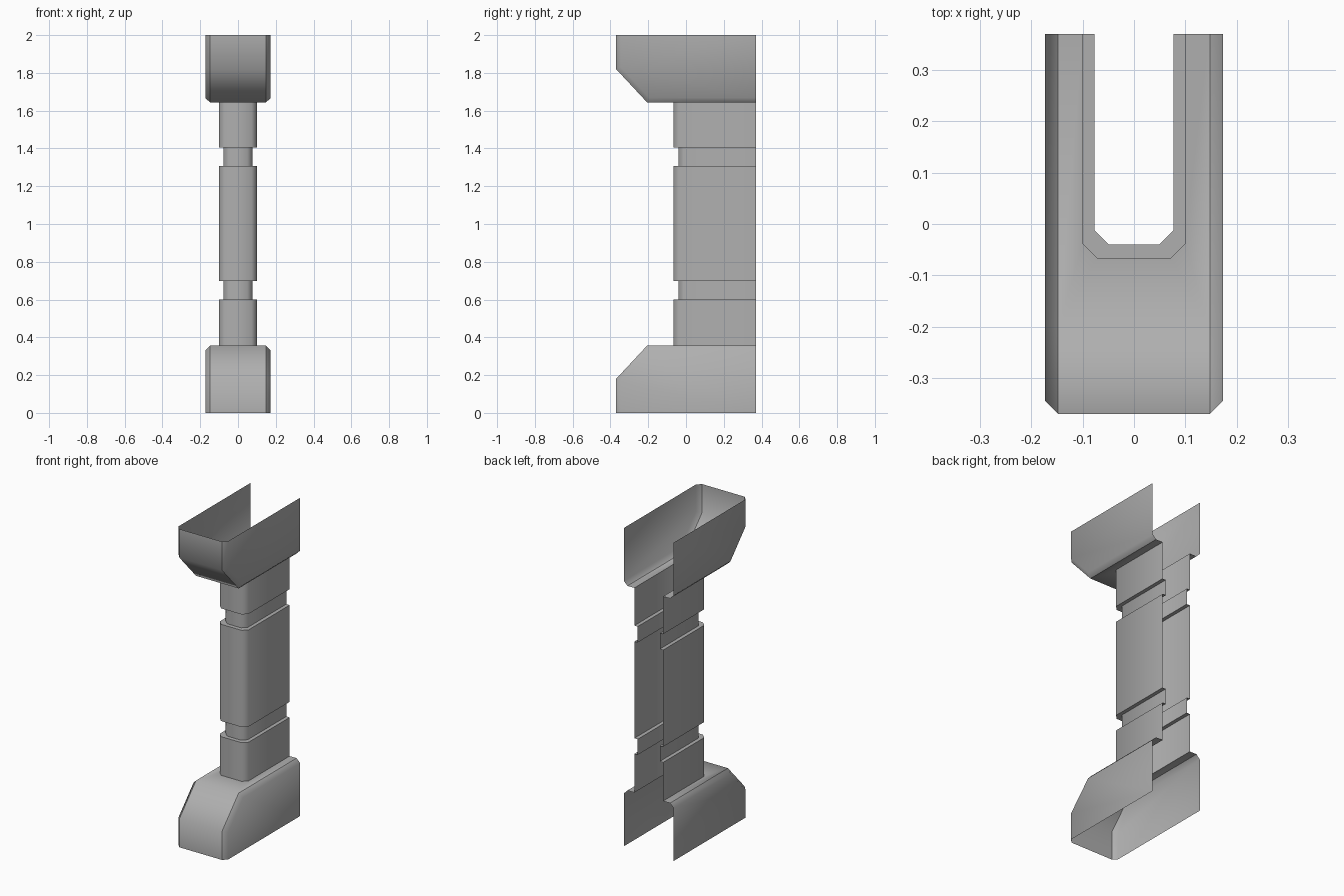
import bpy, bmesh, math

if "Cube" in bpy.data.objects:
    bpy.data.objects.remove(bpy.data.objects["Cube"])

BACK = 0.37          # open rear plane
W, C = 0.173, 0.025  # end block half width and edge chamfer

grey = bpy.data.materials.new("dark_grey")
grey.diffuse_color = (0.43, 0.43, 0.43, 1)
grey.use_nodes = True
grey.node_tree.nodes["Principled BSDF"].inputs["Base Color"].default_value = grey.diffuse_color


def u_ring(w, front, c, z):
    """Chamfered U outline, open toward the rear."""
    half = [(w, BACK), (w, front + c), (w - c, front)]
    pts = half + [(-x, y) for x, y in reversed(half)]
    return [(x, y, z) for x, y in pts]


def loft(bm, rings):
    rows = [[bm.verts.new(p) for p in r] for r in rings]
    for a, b in zip(rows, rows[1:]):
        for i in range(len(a) - 1):
            bm.faces.new((a[i], a[i + 1], b[i + 1], b[i]))


def finish(name, bm, crease_x=None):
    bmesh.ops.remove_doubles(bm, verts=bm.verts, dist=1e-5)
    bmesh.ops.recalc_face_normals(bm, faces=bm.faces)
    # the outermost right-hand face must look to +x
    side = max(bm.faces, key=lambda f: f.calc_center_median().x)
    side.normal_update()
    if side.normal.x < 0:
        bmesh.ops.reverse_faces(bm, faces=bm.faces)
    me = bpy.data.meshes.new(name)
    bm.to_mesh(me)
    bm.free()
    me.materials.append(grey)
    ob = bpy.data.objects.new(name, me)
    bpy.context.collection.objects.link(ob)
    bpy.ops.object.select_all(action='DESELECT')
    ob.select_set(True)
    bpy.context.view_layer.objects.active = ob
    bpy.ops.object.shade_smooth_by_angle(angle=math.radians(60))
    # crisp line between the chamfer and the front
    if crease_x:
        for e in me.edges:
            a, b = (me.vertices[i].co.x for i in e.vertices)
            if abs(a - b) < 1e-4 and abs(abs(a) - crease_x) < 1e-4:
                e.use_edge_sharp = True


def end_block(name, flip):
    """Hollow chamfered block, open at the rear and at its outer end."""
    outer = [(-0.37, 0), (-0.37, 0.18), (-0.205, 0.357), (BACK, 0.357)]
    inner = [(-0.345, 0), (-0.345, 0.17), (-0.195, 0.332), (BACK, 0.332)]

    def row(x, pts):
        return [(x, y, 2 - z if flip else z) for y, z in pts]

    bm = bmesh.new()
    # front and slope, then side chamfers and flat side walls
    loft(bm, [row(W - C, outer[:3]), row(C - W, outer[:3])])
    for s in (1, -1):
        loft(bm, [row(s * W, inner), row(s * (W - C), outer)])
        wall = row(s * W, inner + [(BACK, 0)])
        bm.faces.new([bm.verts.new(p) for p in wall])
    # ledge around the column
    z = 2 - 0.357 if flip else 0.357
    ledge = [(W - C, BACK), (W - C, -0.205), (C - W, -0.205), (C - W, BACK)]
    o = [bm.verts.new((x, y, z)) for x, y in ledge]
    h = [bm.verts.new(p) for p in u_ring(0.1, -0.066, 0.028, z)]
    for f in ((o[0], o[1], h[1], h[0]), (o[1], h[2], h[1]),
              (o[1], o[2], h[3], h[2]), (o[2], h[4], h[3]),
              (o[2], o[3], h[5], h[4])):
        bm.faces.new(f)
    finish(name, bm, W - C)


def column():
    """Column with two recessed bands."""
    wide, groove = (0.1, -0.066, 0.028), (0.077, -0.04, 0.028)
    levels = [(wide, 0.357, 0.6), (groove, 0.6, 0.698), (wide, 0.698, 1.306),
              (groove, 1.306, 1.406), (wide, 1.406, 1.643)]
    bm = bmesh.new()
    loft(bm, [u_ring(*s, z) for s, lo, hi in levels for z in (lo, hi)])
    finish("column", bm)


end_block("base_block", False)
end_block("top_block", True)
column()
